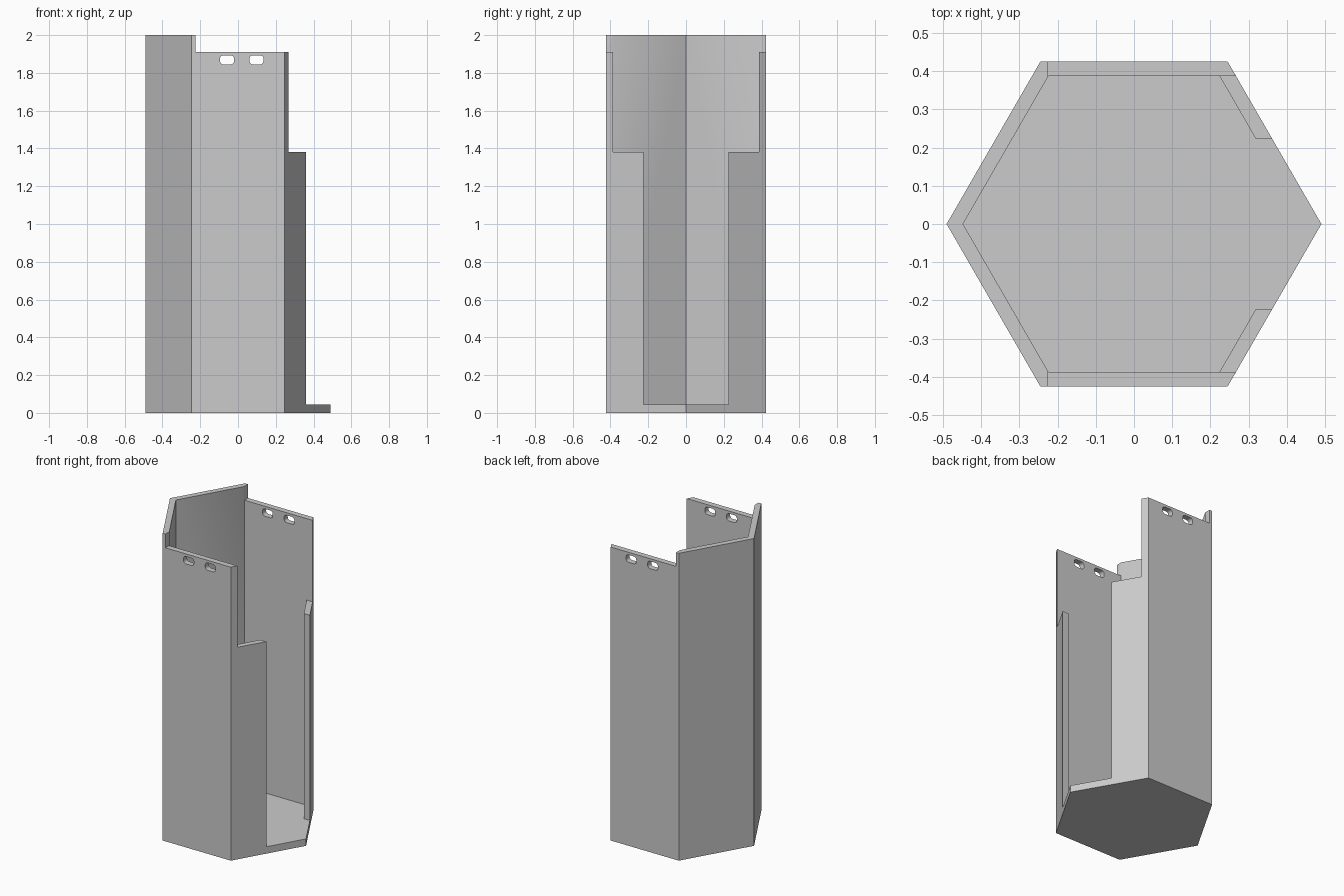
import bpy
import bmesh
import math

cube = bpy.data.objects.get("Cube")
if cube:
    bpy.data.objects.remove(cube, do_unlink=True)

OUTER, INNER = 0.49, 0.447      # hexagon corner radii
HEIGHT, FLOOR = 2.0, 0.045
FAR = 1.0                       # overshoot of the cutters

grey = bpy.data.materials.new("plain grey")
grey.use_nodes = True
colour = (0.6, 0.6, 0.6, 1)
grey.diffuse_color = colour
grey.node_tree.nodes["Principled BSDF"].inputs["Base Color"].default_value = colour


def extrude_outline(name, points, direction):
    """Solid made by extruding a closed outline of 3D points."""
    bm = bmesh.new()
    face = bm.faces.new([bm.verts.new(p) for p in points])
    moved = bmesh.ops.extrude_face_region(bm, geom=[face])["geom"]
    verts = [v for v in moved if isinstance(v, bmesh.types.BMVert)]
    bmesh.ops.translate(bm, verts=verts, vec=direction)
    bmesh.ops.recalc_face_normals(bm, faces=bm.faces)
    mesh = bpy.data.meshes.new(name)
    bm.to_mesh(mesh)
    bm.free()
    mesh.materials.append(grey)
    obj = bpy.data.objects.new(name, mesh)
    bpy.context.collection.objects.link(obj)
    return obj


def hexagon(name, radius, low, high):
    angles = [math.radians(60 * i) for i in range(6)]
    points = [(radius * math.cos(a), radius * math.sin(a), low) for a in angles]
    return extrude_outline(name, points, (0, 0, high - low))


def box(name, x, y, z):
    points = [(x[0], y[0], z[0]), (x[1], y[0], z[0]),
              (x[1], y[1], z[0]), (x[0], y[1], z[0])]
    return extrude_outline(name, points, (0, 0, z[1] - z[0]))


def rounded_slot(name, cx, cz, width, height, radius, steps=5):
    """Rounded rectangle running through both the front and back walls."""
    points = []
    for k, (sx, sz) in enumerate([(1, 1), (-1, 1), (-1, -1), (1, -1)]):
        for i in range(steps + 1):
            a = math.pi / 2 * (k + i / steps)
            points.append((cx + sx * (width / 2 - radius) + radius * math.cos(a),
                           -FAR,
                           cz + sz * (height / 2 - radius) + radius * math.sin(a)))
    return extrude_outline(name, points, (0, 2 * FAR, 0))


# Hexagonal holder, hollowed above its floor
holder = hexagon("hexagonal_holder", OUTER, 0, HEIGHT)
wall_y = INNER * math.cos(math.pi / 6)
cutters = [
    hexagon("cavity_cutter", INNER, FLOOR, HEIGHT + FAR),
    # Lowered rim, tall side opening and the wider opening above it
    box("rim_cutter", (-0.225, FAR), (-FAR, FAR), (1.91, HEIGHT + FAR)),
    box("opening_cutter", (0.1, FAR), (-0.224, 0.224), (FLOOR, HEIGHT + FAR)),
    box("wide_opening_cutter", (0.1, FAR), (-wall_y, wall_y), (1.38, HEIGHT + FAR)),
]
# Paired slots through the front and back walls
for x in (-0.058, 0.098):
    cutters.append(rounded_slot("slot_cutter", x, 1.869, 0.074, 0.048, 0.018))

bpy.context.view_layer.objects.active = holder
for cutter in cutters:
    cutter.hide_render = True
    cut = holder.modifiers.new(cutter.name, 'BOOLEAN')
    cut.operation = 'DIFFERENCE'
    cut.solver = 'EXACT'
    cut.object = cutter
    bpy.ops.object.modifier_apply(modifier=cut.name)
    bpy.data.objects.remove(cutter, do_unlink=True)

# Smooth only the rounded slot corners
holder.select_set(True)
bpy.ops.object.shade_smooth_by_angle(angle=math.radians(30))
